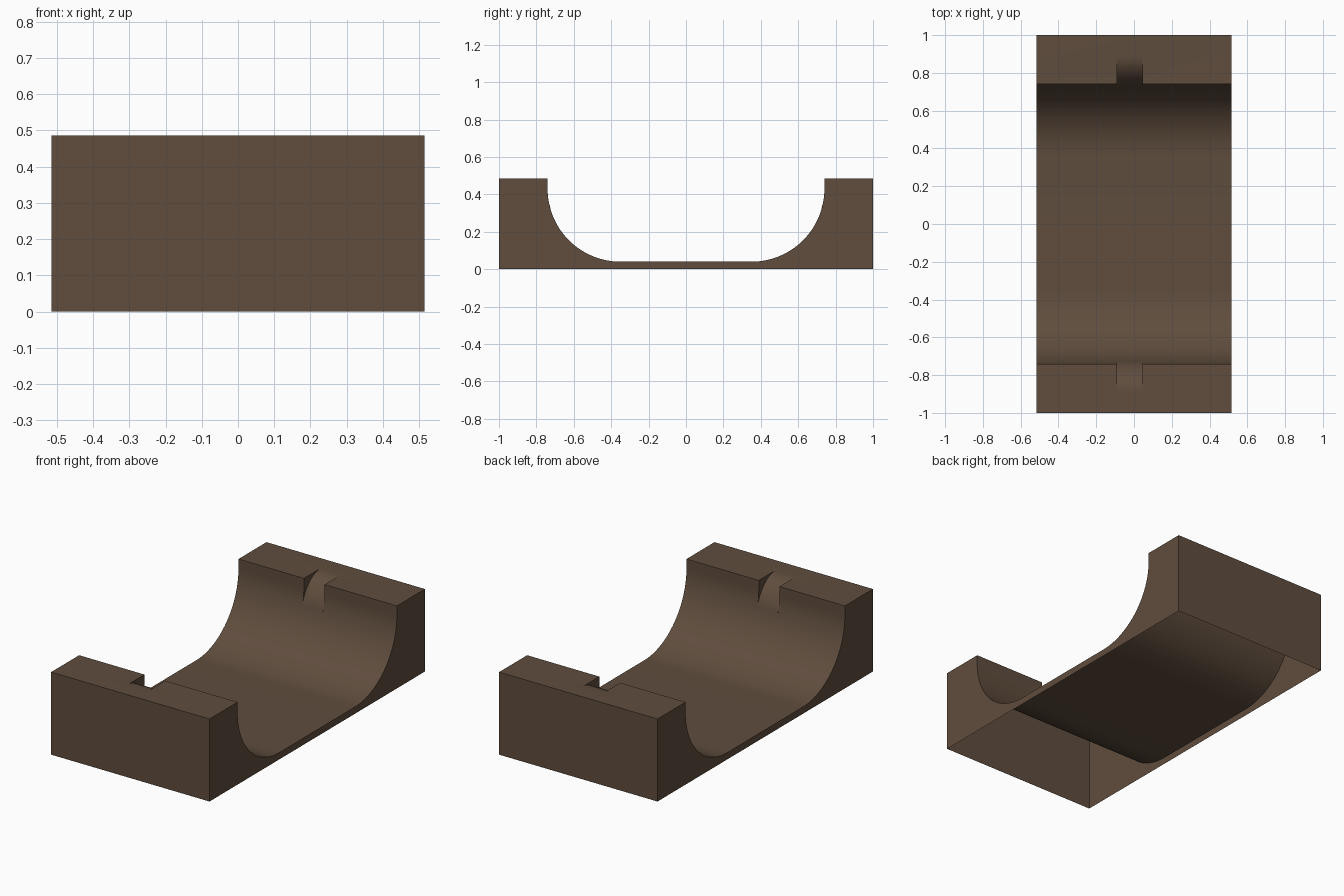
import bpy, bmesh, math

if "Cube" in bpy.data.objects:
    bpy.data.objects.remove(bpy.data.objects["Cube"])

HX, HZ = 0.515, 0.485            # half width, height
CY, CZ, R = 0.35, 0.43, 0.39     # channel corner arc
N = 32                           # arc segments
NX0, NX1, NY, NZ = -0.09, 0.045, 0.89, 0.335   # rounded rim notch

brown = bpy.data.materials.new("brown")
brown.diffuse_color = (0.115, 0.074, 0.047, 1)
brown.use_nodes = True
brown.node_tree.nodes["Principled BSDF"].inputs["Base Color"].default_value = brown.diffuse_color

# Channel wall from the floor up to the rim, +y side
wall = [(CY + R * math.sin(a), CZ - R * math.cos(a))
        for a in (i * math.pi / 2 / N for i in range(N + 1))]
low = [p for p in wall if p[1] < NZ]
rim = wall[len(low):] + [(CY + R, HZ), (NY, HZ)]

# Rounded notch curve from the wall to the rim top
p0, p3 = low[-1], (NY, HZ)
p1, p2 = (CY + R - 0.003, p0[1] + 0.085), (NY - 0.083, HZ)
M = 12
notch = []
for i in range(1, M + 1):
    t = i / M
    w = ((1 - t) ** 3, 3 * t * (1 - t) ** 2, 3 * t * t * (1 - t), t ** 3)
    notch.append(tuple(w[0] * p0[k] + w[1] * p1[k] + w[2] * p2[k] + w[3] * p3[k] for k in (0, 1)))


def section(edge):
    half = low + edge + [(1, HZ), (1, 0)]
    return [(-y, z) for y, z in reversed(half)] + half


bm = bmesh.new()


def face(points):
    bm.faces.new([bm.verts.new(p) for p in points])


# Block body: three strips along x, the middle one notched
for x0, x1, edge in ((-HX, NX0, rim), (NX0, NX1, notch), (NX1, HX, rim)):
    s = section(edge)
    for i in range(len(s)):
        a, b = s[i - 1], s[i]
        face([(x0, *a), (x1, *a), (x1, *b), (x0, *b)])

# Flat sides
for x in (-HX, HX):
    face([(x, *p) for p in section(rim)])

# Notch cheeks
for x in (NX0, NX1):
    for m in (-1, 1):
        loop = [low[-1]] + rim + notch[-2::-1]
        face([(x, m * y, z) for y, z in loop])

bmesh.ops.remove_doubles(bm, verts=bm.verts, dist=1e-5)
bmesh.ops.recalc_face_normals(bm, faces=bm.faces)

# The underside is open
under = [f for f in bm.faces if all(v.co.z < 1e-4 for v in f.verts)]
bmesh.ops.delete(bm, geom=under, context='FACES')

mesh = bpy.data.meshes.new("channel_block")
bm.to_mesh(mesh)
bm.free()
mesh.materials.append(brown)
block = bpy.data.objects.new("channel_block", mesh)
bpy.context.collection.objects.link(block)
bpy.context.view_layer.objects.active = block
block.select_set(True)
bpy.ops.object.shade_smooth_by_angle(angle=math.radians(30))
